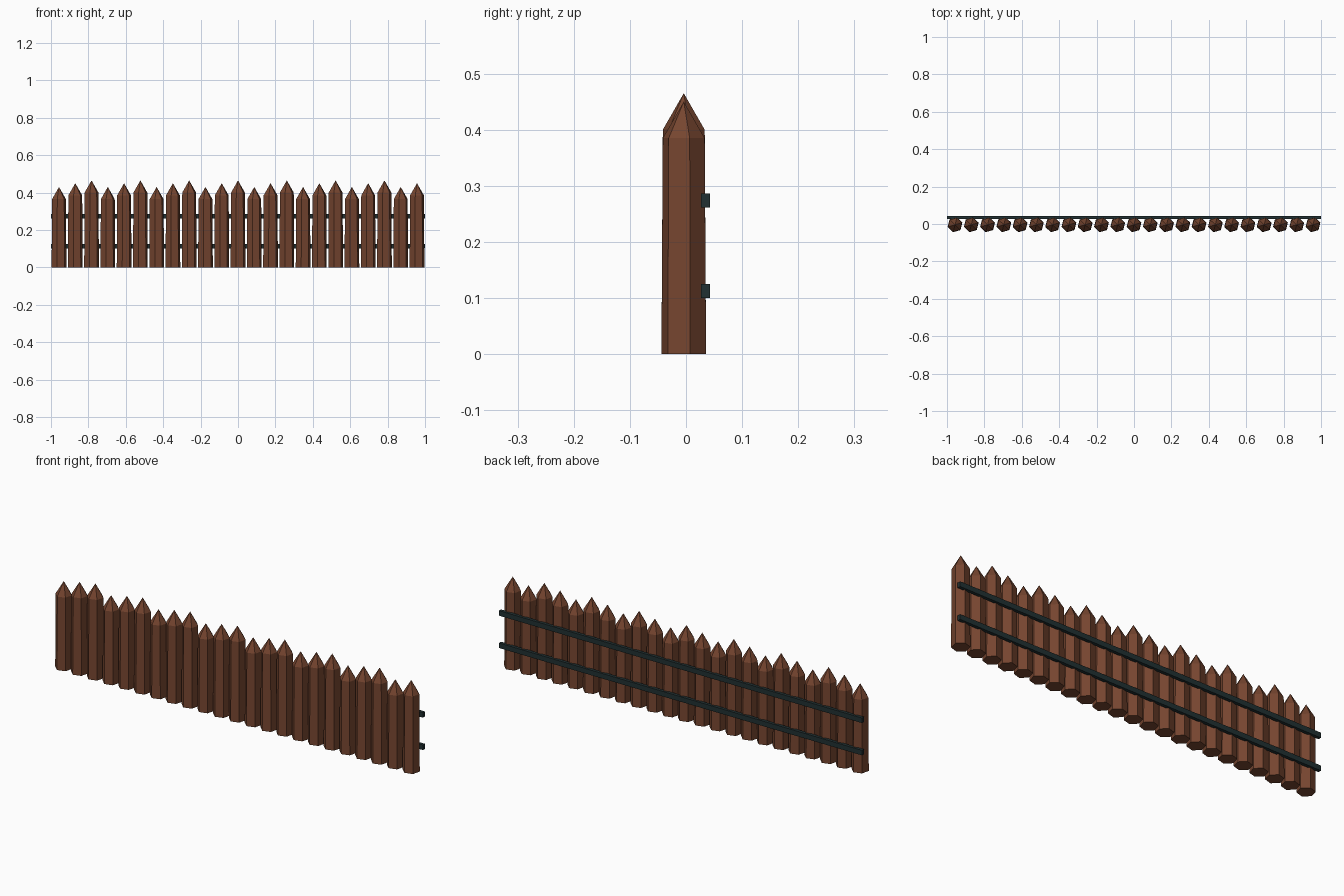
import bpy, bmesh, math

if "Cube" in bpy.data.objects:
    bpy.data.objects.remove(bpy.data.objects["Cube"], do_unlink=True)


def material(name, rgb):
    m = bpy.data.materials.new(name)
    m.use_nodes = True
    m.diffuse_color = (*rgb, 1)
    m.node_tree.nodes["Principled BSDF"].inputs["Base Color"].default_value = (*rgb, 1)
    return m


wood = material("brown_wood", (0.18, 0.06, 0.029))
dark = material("dark_rail", (0.015, 0.03, 0.032))


def finish(bm, name, mat, location):
    bmesh.ops.recalc_face_normals(bm, faces=bm.faces)
    mesh = bpy.data.meshes.new(name)
    bm.to_mesh(mesh)
    bm.free()
    mesh.materials.append(mat)
    ob = bpy.data.objects.new(name, mesh)
    ob.location = location
    bpy.context.collection.objects.link(ob)
    return ob


# Six-sided stake: slightly tapered shaft with a pointed tip
def stake(name, x, height):
    bm = bmesh.new()
    rings = []
    for radius, z in ((0.041, 0), (0.0385, height - 0.065)):
        angles = [math.radians(16 + 60 * k) for k in range(6)]
        rings.append([bm.verts.new((radius * math.cos(a), radius * math.sin(a), z))
                      for a in angles])
    tip = bm.verts.new((0, 0, height))
    low, high = rings
    bm.faces.new(low[::-1])
    for k in range(6):
        n = (k + 1) % 6
        bm.faces.new((low[k], low[n], high[n], high[k]))
        bm.faces.new((high[k], high[n], tip))
    finish(bm, name, wood, (x, -0.004, 0))


# Long square rail behind the stakes
def rail(name, z):
    bm = bmesh.new()
    bmesh.ops.create_cube(bm, size=1)
    bmesh.ops.scale(bm, vec=(2, 0.016, 0.025), verts=bm.verts)
    finish(bm, name, dark, (0, 0.035, z))


# Row of stakes with three repeating heights
count, spacing = 23, 0.087
for i in range(count):
    stake(f"stake_{i + 1}", (i - (count - 1) / 2) * spacing, (0.43, 0.45, 0.465)[i % 3])

rail("lower_rail", 0.113)
rail("upper_rail", 0.274)
